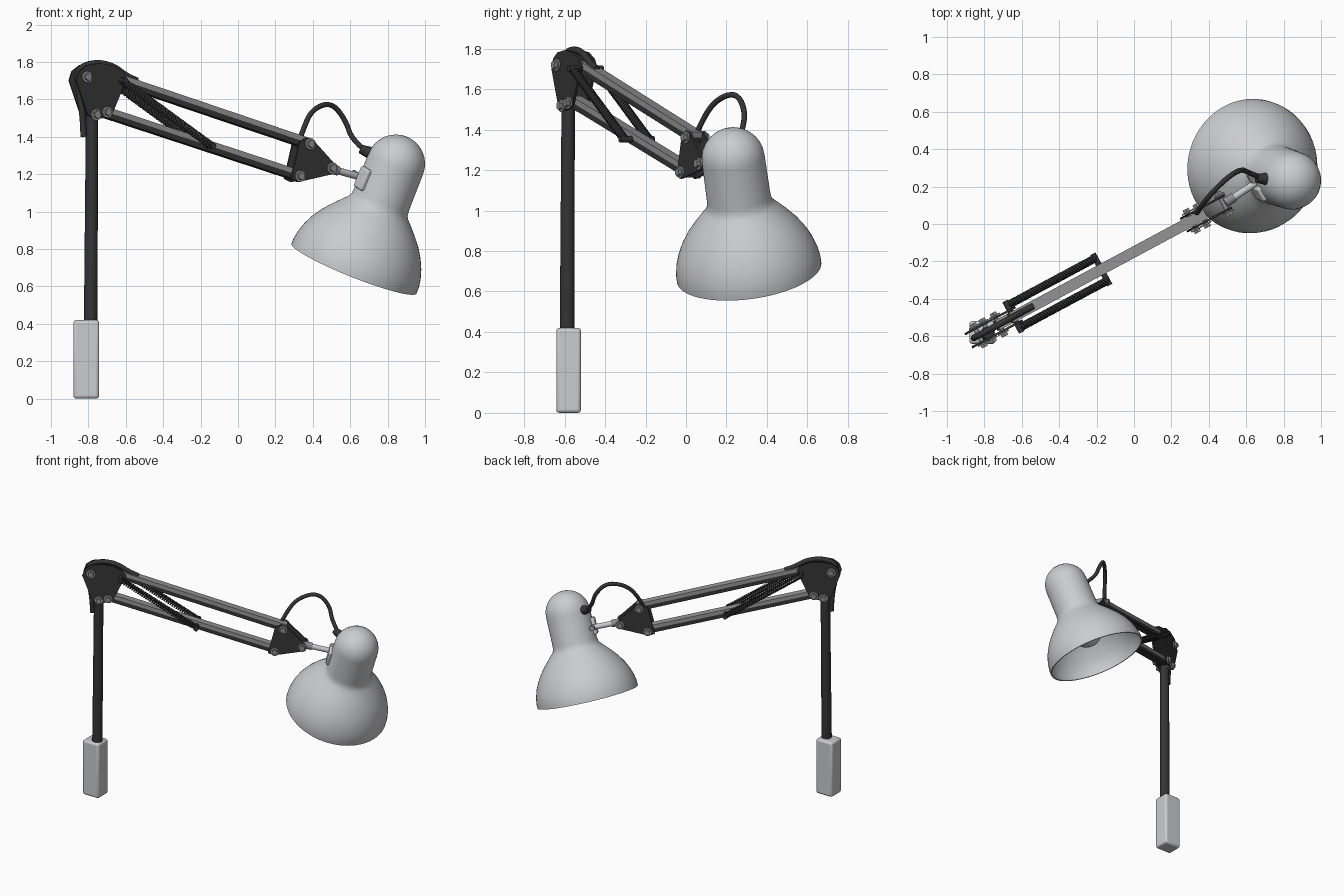
import bpy, bmesh, math
from mathutils import Vector, Matrix

if "Cube" in bpy.data.objects:
    bpy.data.objects.remove(bpy.data.objects["Cube"])

def mat(name, v):
    m = bpy.data.materials.new(name)
    m.diffuse_color = (v[0], v[1], v[2], 1)
    m.use_nodes = True
    m.node_tree.nodes["Principled BSDF"].inputs["Base Color"].default_value = m.diffuse_color
    return m

LIGHT = mat("light_grey", (0.60, 0.605, 0.62))
DARK = mat("charcoal", (0.035, 0.035, 0.036))
BAR = mat("bar_grey", (0.30, 0.30, 0.30))
STEEL = mat("steel", (0.27, 0.27, 0.28))

# The arm lies in a vertical plane turned about 28 degrees from x
U = Vector((0.881, 0.473, 0))
N = Vector((-0.473, 0.881, 0))

def P(x, z, n=0.0):
    return Vector((x, -0.572 + (x + 0.787) * 0.537, z)) + N * n

def finish(name, bm, m, smooth=True, bevel=0):
    bmesh.ops.recalc_face_normals(bm, faces=bm.faces)
    me = bpy.data.meshes.new(name)
    bm.to_mesh(me)
    bm.free()
    ob = bpy.data.objects.new(name, me)
    bpy.context.collection.objects.link(ob)
    me.materials.append(m)
    if bevel:
        b = ob.modifiers.new("bevel", 'BEVEL')
        b.width, b.segments = bevel, 3
    if smooth:
        bpy.ops.object.select_all(action='DESELECT')
        bpy.context.view_layer.objects.active = ob
        ob.select_set(True)
        bpy.ops.object.shade_smooth_by_angle(angle=math.radians(40))
    return ob

def rod(name, a, b, r, m, r2=None, sides=20):
    d = b - a
    bm = bmesh.new()
    mx = Matrix.Translation((a + b) / 2) @ d.to_track_quat('Z', 'Y').to_matrix().to_4x4()
    bmesh.ops.create_cone(bm, cap_ends=True, segments=sides, radius1=r,
                          radius2=r if r2 is None else r2, depth=d.length, matrix=mx)
    return finish(name, bm, m)

def box(name, centre, axes, size, m, bevel=0):
    bm = bmesh.new()
    rot = Matrix(axes).transposed().to_4x4()
    bmesh.ops.create_cube(bm, size=1, matrix=Matrix.Translation(centre) @ rot @ Matrix.Diagonal((*size, 1)))
    return finish(name, bm, m, bevel > 0, bevel)

def plate(name, outline, n0, n1, m):
    bm = bmesh.new()
    a = [bm.verts.new(P(x, z, n0)) for x, z in outline]
    b = [bm.verts.new(P(x, z, n1)) for x, z in outline]
    bm.faces.new(a)
    bm.faces.new(b)
    for i in range(len(a)):
        j = (i + 1) % len(a)
        bm.faces.new((a[i], a[j], b[j], b[i]))
    return finish(name, bm, m)

def tube(name, pts, r, m, kind='NURBS', res=3):
    cu = bpy.data.curves.new(name, 'CURVE')
    cu.dimensions = '3D'
    cu.bevel_depth, cu.bevel_resolution, cu.use_fill_caps = r, res, True
    sp = cu.splines.new(kind)
    sp.points.add(len(pts) - 1)
    for q, p in zip(sp.points, pts):
        q.co = (*p, 1)
    if kind == 'NURBS':
        sp.order_u, sp.use_endpoint_u, sp.resolution_u = 3, True, 8
    ob = bpy.data.objects.new(name, cu)
    bpy.context.collection.objects.link(ob)
    cu.materials.append(m)
    bpy.ops.object.select_all(action='DESELECT')
    bpy.context.view_layer.objects.active = ob
    ob.select_set(True)
    bpy.ops.object.convert(target='MESH')
    return ob

def bolt(name, x, z, half=0.055):
    rod(name + "_shaft", P(x, z, -half - 0.012), P(x, z, half + 0.012), 0.013, STEEL, sides=12)
    for s in (-1, 1):
        rod(name + "_washer", P(x, z, s * (half - 0.008)), P(x, z, s * half), 0.031, STEEL)
        rod(name + "_nut", P(x, z, s * half), P(x, z, s * (half + 0.016)), 0.021, STEEL, sides=6)

# Base block and post
box("base_block", Vector((-0.811, -0.58, 0.21)), ((1, 0, 0), (0, 1, 0), (0, 0, 1)),
    (0.138, 0.122, 0.42), LIGHT, 0.016)
rod("post", Vector((-0.788, -0.588, 0.40)), Vector((-0.780, -0.582, 1.56)), 0.036, DARK, 0.033)

# Shoulder plates
shoulder = [(-0.885, 1.70), (-0.87, 1.75), (-0.83, 1.782), (-0.76, 1.793), (-0.69, 1.782),
            (-0.635, 1.75), (-0.615, 1.71), (-0.69, 1.53), (-0.715, 1.505), (-0.79, 1.49), (-0.825, 1.52)]
# Elbow plates near the lamp
elbow = [(0.31, 1.372), (0.345, 1.395), (0.38, 1.385), (0.485, 1.268), (0.505, 1.23),
         (0.485, 1.20), (0.30, 1.157), (0.265, 1.175)]
for s in (-1, 1):
    plate("shoulder_plate", shoulder, s * 0.034, s * 0.046, DARK)
    plate("elbow_plate", elbow, s * 0.032, s * 0.044, DARK)

# Parallel bars: grey above, dark below
for nm, a, b in (("upper_bar", P(-0.66, 1.712), P(0.375, 1.362)), ("lower_bar", P(-0.735, 1.538), P(0.325, 1.190))):
    d = (b - a).normalized()
    up = d.cross(N).normalized()
    if up.z < 0:
        up = -up
    for part, off, m in (("top", 0.014, BAR), ("underside", -0.014, DARK)):
        box(nm + "_" + part, (a + b) / 2 + up * off, (d, up.cross(d), up), ((b - a).length, 0.058, 0.028), m)

# Bolts at the joints
for nm, x, z in (("rear", -0.83, 1.72), ("post", -0.782, 1.518), ("lower", -0.722, 1.532),
                 ("elbow_top", 0.362, 1.362), ("elbow_low", 0.309, 1.19), ("elbow_tip", 0.480, 1.232)):
    bolt(nm + "_bolt", x, z)

# Tension springs on both sides with their cross pins
for s in (-1, 1):
    a, b = P(-0.645, 1.695, s * 0.068), P(-0.175, 1.352, s * 0.068)
    d = (b - a).normalized()
    e = d.cross(N).normalized()
    f = d.cross(e)
    turns, k = 38, 10
    pts = [a.lerp(b, i / (turns * k)) + (e * math.cos(i * math.tau / k) + f * math.sin(i * math.tau / k)) * 0.017
           for i in range(turns * k + 1)]
    tube("spring", pts, 0.0065, DARK, 'POLY', 1)
for x, z in ((-0.645, 1.70), (-0.175, 1.352)):
    rod("spring_pin", P(x, z, -0.095), P(x, z, 0.095), 0.016, DARK, sides=12)

# Power cable over the shoulder, and loop to the lamp
tube("power_cable", [P(*q) for q in ((-0.826, 1.40), (-0.828, 1.52), (-0.862, 1.70), (-0.845, 1.775),
     (-0.75, 1.80), (-0.66, 1.775), (-0.60, 1.725), (-0.54, 1.70))], 0.017, DARK)
tube("lamp_cable", [(0.32, 0.04, 1.35), (0.35, 0.08, 1.45), (0.40, 0.15, 1.55), (0.50, 0.25, 1.585),
     (0.575, 0.295, 1.49), (0.61, 0.275, 1.38), (0.70, 0.24, 1.31)], 0.014, DARK)

# Lamp shade: turned profile (distance along axis, radius) with inner wall
A = Vector((0.368, -0.129, 0.921)).normalized()
C = Vector((0.62, 0.312, 0.695))
TURN = Matrix.Translation(C) @ Vector((0, 0, 1)).rotation_difference(A).to_matrix().to_4x4()

def lathe(name, prof, m, seg=64):
    bm = bmesh.new()
    rings = [[bm.verts.new(TURN @ Vector((r * math.cos(i * math.tau / seg), r * math.sin(i * math.tau / seg), t)))
              for i in range(seg)] for t, r in prof]
    for p, q in zip(rings, rings[1:]):
        for i in range(seg):
            j = (i + 1) % seg
            bm.faces.new((p[i], p[j], q[j], q[i]))
    bmesh.ops.remove_doubles(bm, verts=bm.verts, dist=1e-5)
    return finish(name, bm, m)

outer = [(0, .36), (.035, .36), (.08, .352), (.13, .336), (.18, .312), (.23, .28), (.28, .239),
         (.325, .198), (.35, .174), (.37, .162), (.40, .158), (.61, .156)]
outer += [(.61 + .155 * math.sin(h * math.pi / 16), .156 * math.cos(h * math.pi / 16)) for h in range(1, 8)]
inner = [(t - (0.01 if t > .1 else 0), r - 0.01) for t, r in outer]
lathe("lamp_shade", [(.765, 0)] + outer[::-1] + inner + [(.755, 0)], LIGHT)

# Bulb and its socket
lathe("bulb", [(.21 - .115 * math.cos(h * math.pi / 14), .115 * math.sin(h * math.pi / 14)) for h in range(12)]
      + [(.36, .05), (.42, .045), (.42, 0)], LIGHT, 32)
lathe("bulb_socket", [(.40, 0), (.40, .06), (.60, .06), (.60, 0)], DARK, 32)

# Swivel rod, lamp bracket and cable grommet
tip, end = P(0.485, 1.232), Vector((0.645, 0.215, 1.187))
rod("swivel_rod", tip, end, 0.019, LIGHT)
rod("swivel_collar", tip, tip.lerp(end, 0.3), 0.026, STEEL)
out = (U - A * U.dot(A)).normalized()
side = A.cross(out)
box("lamp_bracket", C + A * 0.48 - out * 0.158, (out, side, A), (0.035, 0.085, 0.12), LIGHT, 0.012)
rod("bracket_pin", end - side * 0.05, end + side * 0.06, 0.018, STEEL)
rod("cable_grommet", Vector((0.655, 0.245, 1.335)), Vector((0.715, 0.24, 1.31)), 0.024, DARK, 0.034)
